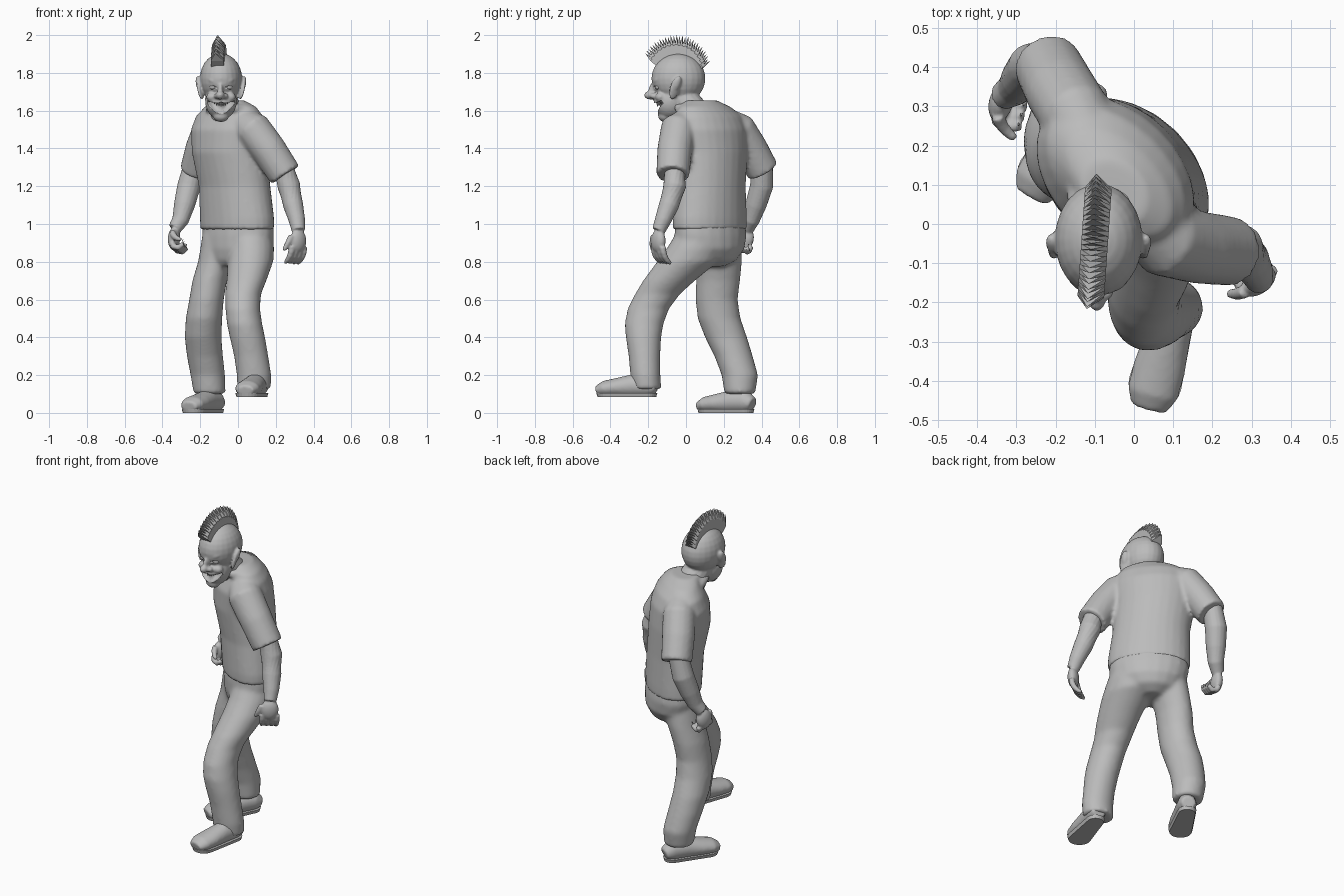
import bpy, bmesh, math
from math import sin, cos, pi, radians
from mathutils import Matrix, Vector, Euler

if "Cube" in bpy.data.objects:
    bpy.data.objects.remove(bpy.data.objects["Cube"])

GREY = (0.5, 0.5, 0.5, 1)
grey = bpy.data.materials.new("plain grey")
grey.use_nodes = True
grey.diffuse_color = GREY
grey.node_tree.nodes["Principled BSDF"].inputs["Base Color"].default_value = GREY


def loft(bm, rows, turn=0, follow=False, sides=20):
    """Closed skin through elliptical sections (x, y, z, rx, ry)."""
    rings = []
    for i, (x, y, z, rx, ry) in enumerate(rows):
        frame = Matrix.Rotation(radians(turn), 3, 'Z')
        if follow:
            before, after = rows[max(i - 1, 0)], rows[min(i + 1, len(rows) - 1)]
            way = Vector(after[:3]) - Vector(before[:3])
            frame = way.to_track_quat('Z', 'Y').to_matrix()
        rings.append([bm.verts.new(Vector((x, y, z)) + frame @ Vector(
            (rx * cos(2 * pi * k / sides), ry * sin(2 * pi * k / sides), 0)))
            for k in range(sides)])
    for a, b in zip(rings, rings[1:]):
        for k in range(sides):
            n = (k + 1) % sides
            bm.faces.new((a[k], a[n], b[n], b[k]))
    bm.faces.new(rings[0][::-1])
    bm.faces.new(rings[-1])


def tube(bm, rows, sides=16):
    """Round limb through points (x, y, z, radius)."""
    loft(bm, [(*r, r[3]) for r in rows], follow=True, sides=sides)


def blob(bm, loc, size, tilt=(0, 0, 0)):
    turn = Euler([radians(a) for a in tilt])
    bmesh.ops.create_uvsphere(bm, u_segments=24, v_segments=14, radius=1,
                              matrix=Matrix.LocRotScale(Vector(loc), turn, Vector(size)))


def finish(name, bm, voxel=0, relax=0, smooth=True):
    bmesh.ops.recalc_face_normals(bm, faces=bm.faces)
    for f in bm.faces:
        f.smooth = smooth
    mesh = bpy.data.meshes.new(name)
    bm.to_mesh(mesh)
    bm.free()
    mesh.materials.append(grey)
    ob = bpy.data.objects.new(name, mesh)
    bpy.context.collection.objects.link(ob)
    if voxel:
        fuse = ob.modifiers.new("fuse", 'REMESH')
        fuse.mode, fuse.voxel_size, fuse.use_smooth_shade = 'VOXEL', voxel, True
    if relax:
        soft = ob.modifiers.new("soften", 'SMOOTH')
        soft.factor, soft.iterations = 0.5, relax
    return ob


# Shirt: twisted torso with two short sleeves
bm = bmesh.new()
loft(bm, [(-.004, .126, .97, .23, .154), (-.005, .125, 1.03, .23, .156), (-.018, .127, 1.2, .217, .157),
          (-.045, .125, 1.38, .225, .17), (-.048, .122, 1.5, .235, .162), (-.045, .12, 1.57, .215, .132),
          (-.04, .1, 1.62, .165, .1), (-.05, .08, 1.655, .09, .075)], turn=-45, sides=28)
tube(bm, [(.02, .02, 1.54, .08), (.08, -.04, 1.5, .097), (.165, -.06, 1.39, .093), (.25, -.07, 1.26, .088)])
tube(bm, [(-.11, .2, 1.54, .08), (-.15, .28, 1.5, .092), (-.187, .34, 1.4, .092), (-.222, .408, 1.28, .087)])
loft(bm, [(-.05, .06, 1.6, .13, .12), (-.06, .03, 1.635, .1, .1)], turn=-45)
finish("shirt", bm, .011, 5)

# Trousers: hips and two bent legs
bm = bmesh.new()
loft(bm, [(0, .128, 1.02, .217, .143), (0, .13, .94, .224, .152), (0, .13, .87, .205, .152),
          (-.012, .13, .81, .15, .13), (-.03, .125, .775, .07, .09)], turn=-45)
loft(bm, [(.07, .07, .94, .115, .13), (.072, .045, .87, .12, .148), (.066, .008, .8, .121, .162),
          (.045, -.09, .7, .106, .138), (.027, -.15, .63, .096, .12), (.025, -.2, .55, .092, .11),
          (.035, -.222, .47, .094, .103), (.05, -.225, .4, .094, .094), (.07, -.22, .3, .091, .084),
          (.085, -.215, .2, .092, .08), (.085, -.208, .125, .09, .078)])
loft(bm, [(-.08, .17, .94, .11, .12), (-.1, .175, .87, .1, .122), (-.12, .177, .8, .092, .12),
          (-.15, .17, .7, .092, .117), (-.167, .162, .6, .092, .112), (-.18, .175, .5, .097, .114),
          (-.185, .212, .4, .098, .112), (-.175, .252, .3, .096, .102), (-.16, .285, .2, .092, .097),
          (-.15, .285, .1, .085, .082)])
finish("trousers", bm, .011, 10)


# Shoes with flat soles
def shoe(side, loc, turn):
    place = Matrix.Translation(loc) @ Matrix.Rotation(radians(turn), 4, 'Z')
    bm = bmesh.new()
    loft(bm, [(0, .16, .05, .04, .035), (0, .12, .065, .053, .058), (0, .03, .065, .058, .06),
              (0, -.06, .055, .067, .049), (0, -.125, .048, .066, .042), (0, -.165, .037, .046, .028)],
         follow=True)
    bm.transform(place)
    finish(side + "_shoe", bm, .008, 5)
    bm = bmesh.new()
    for y, r in ((.11, .052), (-.1, .068)):
        for k in range(24):
            for z, grow in ((.004, -.006), (.024, 0)):
                bm.verts.new(((r + grow) * cos(k * pi / 12), y + (r + grow) * sin(k * pi / 12), z))
    bmesh.ops.convex_hull(bm, input=bm.verts)
    bm.transform(place)
    finish(side + "_sole", bm, smooth=False)


shoe("left", (.08, -.31, .08), -15)
shoe("right", (-.18, .215, -.004), -30)


# Forearm fused with a curled hand
def arm(side, rows, turn, lean, curl, inward):
    bm = bmesh.new()
    blob(bm, (0, 0, -.055), (.031, .05, .062))
    for i in range(5):
        thumb = i == 4
        y = -.044 if thumb else .027 * i - .038
        p, bend = Vector((0, y, -.03 if thumb else -.085)), radians(curl / 2)
        path = []
        for r in (.017, .017, .016, .014, .01):
            path.append((*p, r))
            step = Vector((inward * sin(bend), -.4 if thumb else 0, -cos(bend)))
            p = p + step.normalized() * (.022 if thumb else .027)
            bend += radians(curl * (.3 if thumb else 1))
        tube(bm, path, 10)
    hand = Matrix.Rotation(radians(turn), 4, 'Z') @ Matrix.Rotation(radians(lean), 4, 'X')
    bm.transform(Matrix.Translation(rows[-1][:3]) @ hand)
    tube(bm, rows)
    finish(side + "_forearm_and_hand", bm, .006, 4)


arm("left", [(.235, -.06, 1.32, .055), (.27, -.06, 1.2, .061), (.292, -.09, 1.1, .054),
             (.312, -.122, 1.02, .044), (.32, -.145, .965, .036)], -53, -3, 16, -1)
arm("right", [(-.225, .405, 1.34, .055), (-.26, .4, 1.2, .062), (-.284, .37, 1.1, .056),
              (-.305, .345, 1.02, .045), (-.335, .325, .975, .036)], -15, -16, 52, 1)

# Head: skull, jaw, features and neck fused together
MID = -.09
bm = bmesh.new()
blob(bm, (MID, -.04, 1.77), (.112, .143, .133))
blob(bm, (MID, -.08, 1.65), (.084, .09, .098), (-20, 0, 0))
blob(bm, (MID, -.112, 1.572), (.042, .036, .032))
blob(bm, (MID - .005, -.188, 1.682), (.024, .034, .023))
blob(bm, (MID - .003, -.172, 1.715), (.014, .025, .04), (-20, 0, 0))
tube(bm, [(-.085, -.03, 1.68, .075), (-.07, .02, 1.62, .08), (-.05, .07, 1.54, .09)])
for s in (-1, 1):
    blob(bm, (MID + s * .048, -.135, 1.672), (.03, .028, .025))
    blob(bm, (MID + s * .022, -.172, 1.678), (.016, .02, .015))
    blob(bm, (MID + s * .04, -.15, 1.757), (.034, .022, .013), (0, s * -20, s * 20))
    blob(bm, (MID + s * .11, -.058, 1.72), (.012, .03, .065), (-12, s * 14, s * 25))
    blob(bm, (MID + s * .12, -.045, 1.745), (.012, .02, .04), (-12, s * 14, s * 25))
head = finish("head", bm, .0065, 3)


# Grinning mouth and eye sockets, cut from the head
def smile(bm, drop, y, r):
    loft(bm, [(MID + .062 * t, y + .05 * t * t, drop + .04 * t * t, r, r * (1.4 - abs(t)))
              for t in (-.95, -.6, -.3, 0, .3, .6, .95)], follow=True, sides=12)


bm = bmesh.new()
smile(bm, 1.612, -.162, .026)
for s in (-1, 1):
    blob(bm, (MID + s * .042, -.178, 1.725), (.025, .02, .011), (0, s * -15, 0))
cutter = finish("face_cutter", bm)
cutter.hide_render = True
cutter.hide_set(True)
cut = head.modifiers.new("face_cut", 'BOOLEAN')
cut.operation, cut.object = 'DIFFERENCE', cutter

# Eyes
bm = bmesh.new()
for s in (-1, 1):
    blob(bm, (MID + s * .042, -.146, 1.724), (.02, .018, .013))
finish("eyes", bm)

# Two rows of pointed teeth
bm = bmesh.new()
for way, depth in ((-1, -.136), (1, -.15)):
    for i in range(-4, 5):
        t = i / 5
        at = Vector((MID + .058 * t, depth + .05 * t * t, 1.612 + .04 * t * t + way * .02))
        bmesh.ops.create_cone(bm, segments=6, cap_ends=True, radius1=.007, radius2=.002, depth=.02,
                              matrix=Matrix.Translation(at) @ Matrix.Rotation(pi * (way > 0), 4, 'X'))
finish("teeth", bm, smooth=False)

# Mohawk: a fan of thin pointed plates
bm = bmesh.new()
COUNT = 30
for i in range(COUNT):
    t = i / (COUNT - 1)
    tip = .24 + .024 * sin(pi * t) - .035 * t * t + .005 * (i % 2)
    pts = [(x, y, z) for x in (-.034, .034) for y, z in ((-.006, .11), (.006, .11),
           (-.0075, tip - .05), (.0075, tip - .05))] + [(-.008, 0, tip)]
    verts = [bm.verts.new(p) for p in pts]
    bmesh.ops.convex_hull(bm, input=verts)
    lean = Matrix.Rotation(radians(47 - 101 * t), 4, 'X')
    bmesh.ops.transform(bm, verts=verts, matrix=Matrix.Translation((-.1, -.042, 1.74))
                        @ Matrix.Rotation(radians(-4), 4, 'Z') @ lean)
finish("mohawk", bm, smooth=False)
